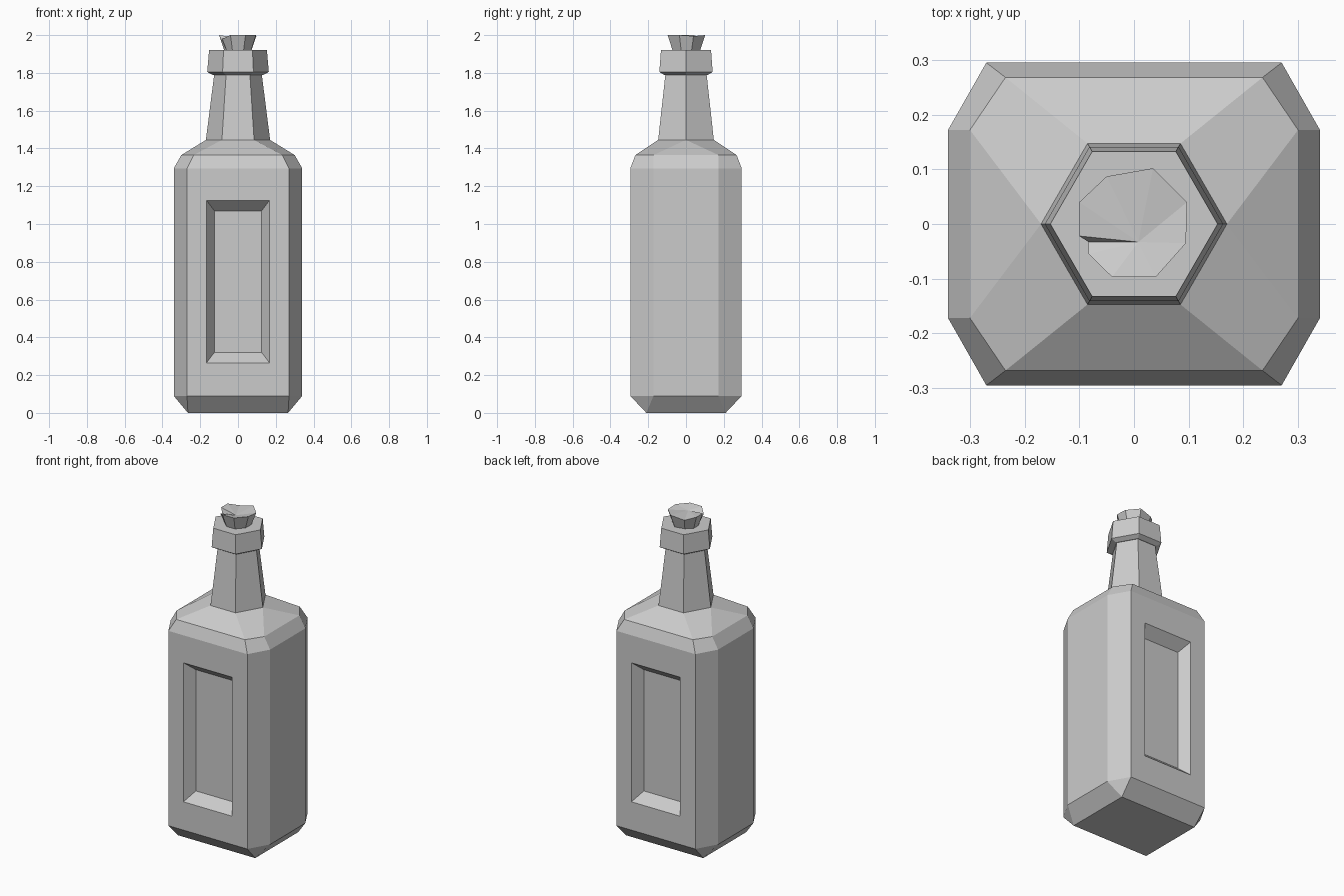
import bpy, bmesh

cube = bpy.data.objects.get("Cube")
if cube:
    bpy.data.objects.remove(cube, do_unlink=True)

# One plain grey for the whole model
grey = bpy.data.materials.new("plain grey")
grey.use_nodes = True
colour = (0.6, 0.6, 0.6, 1)
grey.diffuse_color = colour
grey.node_tree.nodes["Principled BSDF"].inputs["Base Color"].default_value = colour


def octagon(a, b, c, d, z):
    """Eight-sided ring: side corners (a, b), front and back corners (c, d)."""
    quarter = [(a, b), (c, d)]
    half = quarter + [(-x, y) for x, y in reversed(quarter)]
    return [(x, y, z) for x, y in half + [(-x, -y) for x, y in half]]


def hexagon(r, z):
    """Hexagon with doubled side points, so it joins cleanly to an octagon."""
    return octagon(r, 0, r / 2, r * 0.866, z)


def skin(rings, bottom=True, top=True):
    """Join rings into a shell; coinciding points merge into triangles."""
    bm = bmesh.new()
    loops = [[bm.verts.new(p) for p in ring] for ring in rings]
    for low, high in zip(loops, loops[1:]):
        for i in range(len(low)):
            j = (i + 1) % len(low)
            bm.faces.new((low[i], low[j], high[j], high[i]))
    if bottom:
        bm.faces.new(loops[0][::-1])
    if top:
        bm.faces.new(loops[-1])
    bmesh.ops.remove_doubles(bm, verts=bm.verts[:], dist=0.0005)
    bm.normal_update()
    return bm


def finish(bm, name):
    mesh = bpy.data.meshes.new(name)
    bm.to_mesh(mesh)
    bm.free()
    mesh.materials.append(grey)
    obj = bpy.data.objects.new(name, mesh)
    bpy.context.collection.objects.link(obj)


def place(face, x, low, high, y):
    """Move a rectangular panel face to the given half width and heights."""
    mid = face.calc_center_median()
    for v in face.verts:
        v.co = (x if v.co.x > 0 else -x, y, high if v.co.z > mid.z else low)


# Body with chamfered base and shoulder
body = skin([
    octagon(0.265, 0.21, 0.265, 0.21, 0),
    octagon(0.34, 0.172, 0.27, 0.295, 0.09),
    octagon(0.34, 0.172, 0.27, 0.295, 1.295),
    octagon(0.30, 0.172, 0.235, 0.268, 1.365),
    hexagon(0.17, 1.445),
], top=False)

# Sunken label panels, front and back
for panel in [f for f in body.faces if abs(f.normal.y) > 0.99]:
    side = 1 if panel.normal.y > 0 else -1
    bmesh.ops.inset_individual(body, faces=[panel], thickness=0.05)
    place(panel, 0.167, 0.265, 1.125, side * 0.295)
    bmesh.ops.inset_individual(body, faces=[panel], thickness=0.03)
    place(panel, 0.125, 0.32, 1.07, side * 0.233)
finish(body, "bottle_body")

# Neck and collar
finish(skin([hexagon(0.17, 1.445), hexagon(0.125, 1.80)], False, False), "neck")
finish(skin([hexagon(0.135, 1.79), hexagon(0.163, 1.805),
             hexagon(0.153, 1.92)]), "collar")

# Uneven stopper with a small notch and a dished top
rim = [(0.035, 0.102, 2), (-0.05, 0.087, 1.985), (-0.1, 0.04, 2),
       (-0.1, -0.022, 2), (-0.083, -0.033, 1.965), (-0.083, -0.055, 1.98),
       (-0.04, -0.097, 2), (0.04, -0.097, 2), (0.095, -0.035, 2),
       (0.097, 0.04, 1.995)]
base = [(x * 0.72, y * 0.72, 1.915) for x, y, z in rim]
stopper = skin([base, rim])
lid = max(stopper.faces, key=lambda f: f.calc_center_median().z)
hub = bmesh.ops.poke(stopper, faces=[lid])["verts"][0]
hub.co = (0.008, -0.033, 1.985)
finish(stopper, "stopper")
